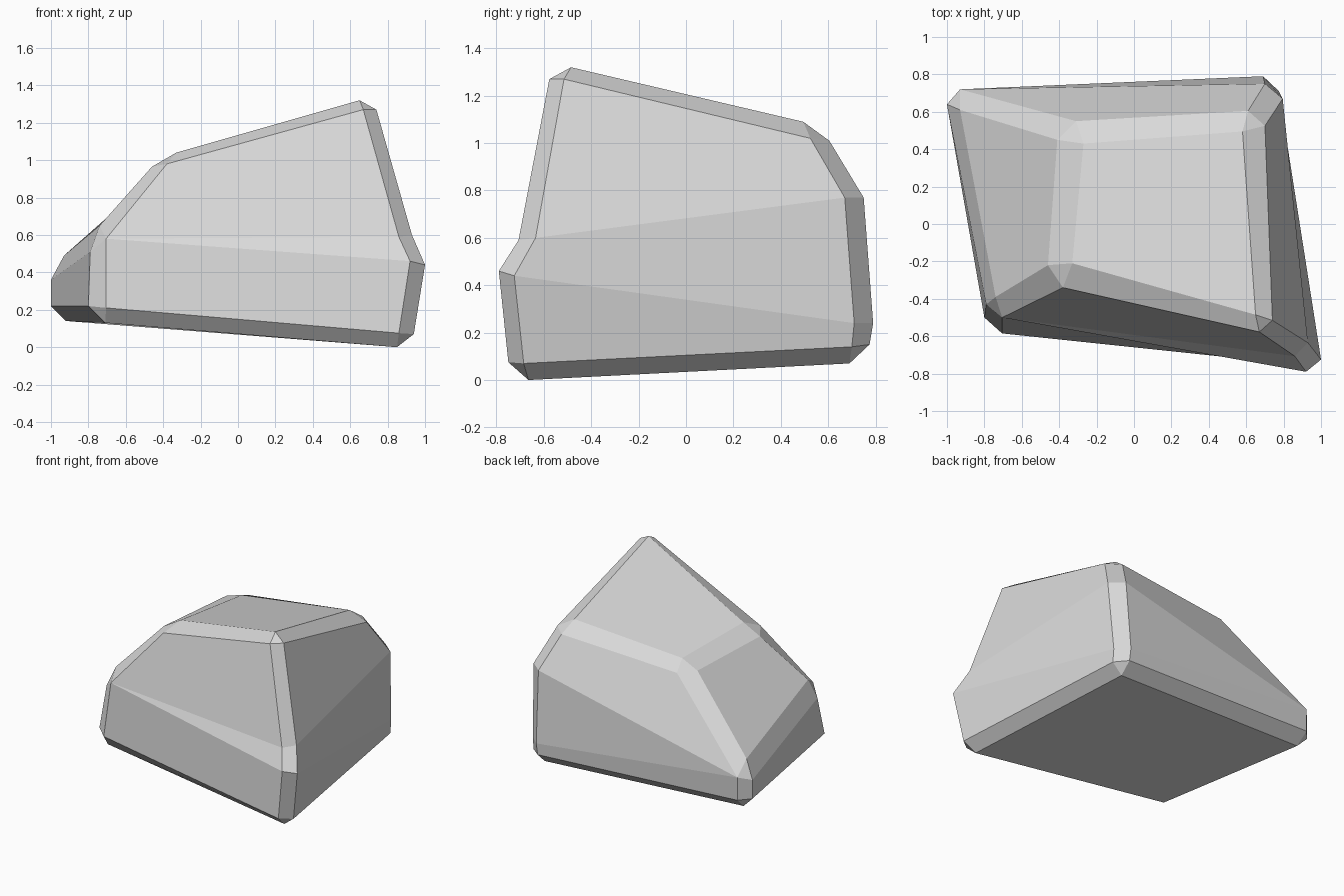
import bpy
import bmesh

default_cube = bpy.data.objects.get("Cube")
if default_cube:
    bpy.data.objects.remove(default_cube, do_unlink=True)

# Single stone colour
stone = bpy.data.materials.new("stone grey")
stone.use_nodes = True
colour = (0.69, 0.69, 0.69, 1)
stone.diffuse_color = colour
stone.node_tree.nodes["Principled BSDF"].inputs["Base Color"].default_value = colour


def corner(top, side_a, side_b, base):
    """One chamfered upright corner: cap points and two edge profiles, top to bottom."""
    return {"top": top, "side_a": side_a, "side_b": side_b, "base": base}


# Corners in counter-clockwise order; side_a borders the previous wall, side_b the next
front_right = corner(
    top=(-.33, -.21, 1.04),
    side_a=[(-.46, -.22, .965), (-.74, -.39, .65), (-.79, -.43, .51), (-.8, -.5, .22)],
    side_b=[(-.38, -.34, .98), (-.705, -.5, .58), (-.705, -.585, .21)],
    base=(-.71, -.53, .13))
front_left = corner(
    top=(.65, -.485, 1.32),
    side_a=[(.67, -.577, 1.27), (.86, -.707, .59), (.92, -.79, .46), (.86, -.75, .075)],
    side_b=[(.74, -.515, 1.27), (.93, -.635, .6), (1, -.725, .44), (.94, -.685, .07)],
    base=(.85, -.665, 0))
back_left = corner(
    top=(.58, .495, 1.09),
    side_a=[(.7, .525, 1.02), (.795, .67, .77), (.775, .71, .24), (.775, .7, .14)],
    side_b=[(.61, .605, 1.01), (.7, .75, .77), (.69, .79, .24), (.69, .775, .15)],
    base=(.69, .69, .07))
back_right = corner(
    top=(-.27, .43, 1),
    side_a=[(-.31, .55, .945), (-.93, .72, .39), (-.93, .72, .22)],
    side_b=[(-.41, .45, .95), (-.93, .61, .49), (-1, .64, .36), (-1, .64, .22)],
    base=(-.92, .63, .14))
corners = [front_right, front_left, back_left, back_right]

bm = bmesh.new()


def add_profile(points):
    """Make profile vertices; a single middle point serves both middle levels."""
    verts = [bm.verts.new(p) for p in points]
    if len(verts) == 3:
        verts.insert(1, verts[1])
    return verts


def add_face(*verts):
    """Add a face, dropping repeated vertices."""
    unique = list(dict.fromkeys(verts))
    if len(unique) > 2:
        bm.faces.new(unique)


def bridge(first, second):
    """Skin two profiles level by level."""
    for i in range(len(first) - 1):
        add_face(first[i], first[i + 1], second[i + 1], second[i])


for c in corners:
    c["top"] = bm.verts.new(c["top"])
    c["base"] = bm.verts.new(c["base"])
    c["side_a"] = add_profile(c["side_a"])
    c["side_b"] = add_profile(c["side_b"])

for c, following in zip(corners, corners[1:] + corners[:1]):
    left, right = c["side_b"], following["side_a"]
    # Chamfered corner with its small end caps
    bridge(c["side_a"], left)
    add_face(c["top"], c["side_a"][0], left[0])
    add_face(c["base"], left[-1], c["side_a"][-1])
    # Wall, with its upper and lower chamfers
    bridge(left, right)
    add_face(c["top"], left[0], right[0], following["top"])
    add_face(c["base"], following["base"], right[-1], left[-1])

# Top and underside
add_face(*[c["top"] for c in corners])
add_face(*[c["base"] for c in reversed(corners)])
bmesh.ops.recalc_face_normals(bm, faces=bm.faces)

mesh = bpy.data.meshes.new("rock")
bm.to_mesh(mesh)
bm.free()
mesh.materials.append(stone)
rock = bpy.data.objects.new("rock", mesh)
bpy.context.collection.objects.link(rock)
